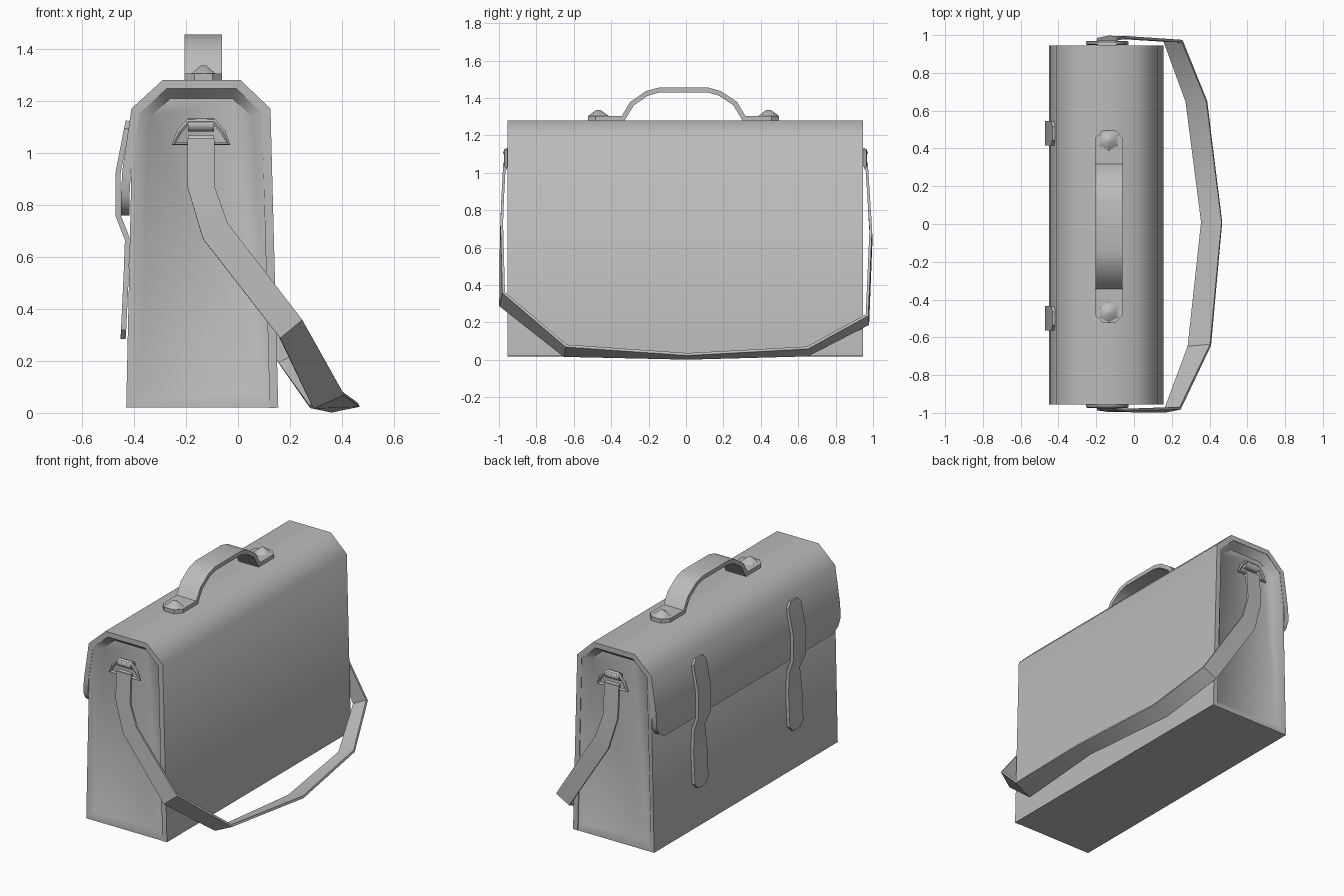
import bpy, bmesh, math
from mathutils import Vector

cube = bpy.data.objects.get("Cube")
if cube:
    bpy.data.objects.remove(cube, do_unlink=True)

# One plain grey for the whole bag
grey = bpy.data.materials.new("plain_grey")
grey.use_nodes = True
colour = (0.5, 0.5, 0.5, 1)
grey.diffuse_color = colour
grey.node_tree.nodes["Principled BSDF"].inputs["Base Color"].default_value = colour

Y0, Y1 = -0.955, 0.945          # ends of the bag
YC, HALF = (Y0 + Y1) / 2, (Y1 - Y0) / 2


def finish(obj, angle):
    obj.data.materials.append(grey)
    bpy.ops.object.select_all(action="DESELECT")
    obj.select_set(True)
    bpy.context.view_layer.objects.active = obj
    bpy.ops.object.shade_smooth_by_angle(angle=math.radians(angle))
    return obj


def from_bmesh(name, bm, angle=40):
    mesh = bpy.data.meshes.new(name)
    bm.to_mesh(mesh)
    bm.free()
    obj = bpy.data.objects.new(name, mesh)
    bpy.context.collection.objects.link(obj)
    return finish(obj, angle)


def ribbon(name, pairs, thickness, offset=-1, angle=40):
    """Leather strip through pairs of edge points, thickened."""
    bm = bmesh.new()
    rows = [[bm.verts.new(p) for p in pair] for pair in pairs]
    for (a, b), (c, d) in zip(rows, rows[1:]):
        bm.faces.new((a, b, d, c))
    # thicken here so that the smoothing sees the sharp rims
    mesh = bpy.data.meshes.new(name)
    bm.to_mesh(mesh)
    bm.free()
    obj = bpy.data.objects.new(name, mesh)
    bpy.context.collection.objects.link(obj)
    solid = obj.modifiers.new("thickness", "SOLIDIFY")
    solid.thickness, solid.offset, solid.use_even_offset = thickness, offset, True
    bpy.context.view_layer.objects.active = obj
    bpy.ops.object.select_all(action="DESELECT")
    obj.select_set(True)
    bpy.ops.object.modifier_apply(modifier=solid.name)
    return finish(obj, angle)


def across_y(x, z, centre, half):
    return (x, centre - half, z), (x, centre + half, z)


# Body with sunken end panels
outline = [(-0.43, 0.02), (0.15, 0.02), (0.12, 1.165), (0.005, 1.275),
           (-0.285, 1.275), (-0.405, 1.165)]
bm = bmesh.new()
front = bm.faces.new([bm.verts.new((x, Y0 + 0.002, z)) for x, z in outline])
back = bm.faces.new([bm.verts.new((x, Y1 - 0.002, z)) for x, z in reversed(outline)])
n = len(outline)
for i in range(n):
    j = (i + 1) % n
    fv, bv = front.verts, back.verts
    bm.faces.new((fv[j], fv[i], bv[n - 1 - i], bv[n - 1 - j]))
bmesh.ops.recalc_face_normals(bm, faces=bm.faces)
for end, inward in ((front, 1), (back, -1)):
    bmesh.ops.inset_individual(bm, faces=[end], thickness=0.03)
    bmesh.ops.inset_individual(bm, faces=[end], thickness=0.04)
    for v in end.verts:
        v.co.y += inward * (0.012 + 0.03 * v.co.z)
from_bmesh("body", bm, 50)

# Back panel, top and flap in one folded sheet
sheet = [(0.155, 0.02, 0), (0.125, 1.17, 0), (0.01, 1.28, 0), (-0.29, 1.28, 0),
         (-0.41, 1.17, 0), (-0.445, 0.93, 0), (-0.45, 0.84, 0), (-0.45, 0.79, 0.025),
         (-0.45, 0.76, 0.08)]
ribbon("back_and_flap", [across_y(x, z, YC, HALF - cut) for x, z, cut in sheet],
       0.033, angle=50)

# Two closing straps on the flap
closing = [(-0.432, 1.125, 0.035), (-0.438, 1.095, 0.065), (-0.472, 0.92, 0.065),
           (-0.472, 0.76, 0.065), (-0.435, 0.665, 0.055), (-0.44, 0.53, 0.07),
           (-0.45, 0.32, 0.07), (-0.452, 0.285, 0.035)]
for side, y in (("left", 0.48), ("right", -0.5)):
    ribbon(side + "_closing_strap",
           [across_y(x, z, y, w) for x, z, w in closing], 0.02)

# Carrying handle, mirrored about its middle
half_arch = [(0.51, 1.305, 0.035), (0.47, 1.305, 0.072), (0.33, 1.305, 0.072),
             (0.285, 1.38, 0.072), (0.2, 1.437, 0.072), (0.135, 1.455, 0.072)]
arch = [(-y, z, w) for y, z, w in half_arch] + half_arch[::-1]
HX, HY = -0.133, -0.013
ribbon("handle", [((HX - w, HY + y, z), (HX + w, HY + y, z)) for y, z, w in arch], 0.026)

# Handle rivets
for side in (-1, 1):
    bm = bmesh.new()
    bmesh.ops.create_cone(bm, cap_ends=True, segments=6, radius1=0.055, radius2=0.012,
                          depth=0.032)
    bmesh.ops.translate(bm, verts=bm.verts, vec=(HX, HY + side * 0.455, 1.32))
    from_bmesh("handle_rivet", bm, 50)

# Rings and holding loops on both ends
RX = -0.142
ring = [(-0.105, 1.035), (-0.085, 1.08), (-0.05, 1.12),
        (0.05, 1.12), (0.085, 1.08), (0.105, 1.035)]
for side, y in (("front", Y0 - 0.008), ("back", Y1 + 0.013)):
    curve = bpy.data.curves.new(side + "_ring", "CURVE")
    curve.dimensions = "3D"
    curve.bevel_depth, curve.bevel_resolution = 0.011, 1
    spline = curve.splines.new("POLY")
    spline.points.add(len(ring) - 1)
    for point, (x, z) in zip(spline.points, ring):
        point.co = (RX + x, y, z, 1)
    spline.use_cyclic_u = True
    obj = bpy.data.objects.new(side + "_ring", curve)
    bpy.context.collection.objects.link(obj)
    bpy.ops.object.select_all(action="DESELECT")
    obj.select_set(True)
    bpy.context.view_layer.objects.active = obj
    bpy.ops.object.convert(target="MESH")
    finish(bpy.context.object, 50)
    for part, z, depth in (("holding_loop", 1.108, 0.05), ("strap_loop", 1.04, 0.018)):
        bm = bmesh.new()
        bmesh.ops.create_cone(bm, cap_ends=True, segments=8, radius1=0.026,
                              radius2=0.026, depth=0.1)
        for v in bm.verts:
            v.co = Vector((v.co.z, v.co.x * depth / 0.052, v.co.y))
        inward = -math.copysign(max(depth - 0.04, 0), y)
        bmesh.ops.translate(bm, verts=bm.verts, vec=(RX, y + inward, z))
        bmesh.ops.recalc_face_normals(bm, faces=bm.faces)
        from_bmesh(side + "_" + part, bm, 50)

# Shoulder strap: lower edge and upper edge, front ring to back ring
strap = [((-0.195, -0.97, 1.055), (-0.09, -0.97, 1.055)),
         ((-0.195, -0.98, 0.87), (-0.09, -0.98, 0.87)),
         ((-0.135, -0.988, 0.67), (-0.04, -0.985, 0.73)),
         ((0.16, -0.992, 0.29), (0.245, -0.975, 0.36)),
         ((0.287, -0.65, 0.022), (0.405, -0.64, 0.075)),
         ((0.357, 0.01, 0.008), (0.465, 0.01, 0.03)),
         ((0.275, 0.65, 0.025), (0.385, 0.65, 0.065)),
         ((0.158, 0.972, 0.19), (0.255, 0.968, 0.24)),
         ((-0.135, 0.99, 0.64), (-0.04, 0.988, 0.7)),
         ((-0.195, 0.978, 0.85), (-0.09, 0.978, 0.85)),
         ((-0.195, 0.965, 1.055), (-0.09, 0.965, 1.055))]
ribbon("shoulder_strap", strap, 0.014, offset=0)
